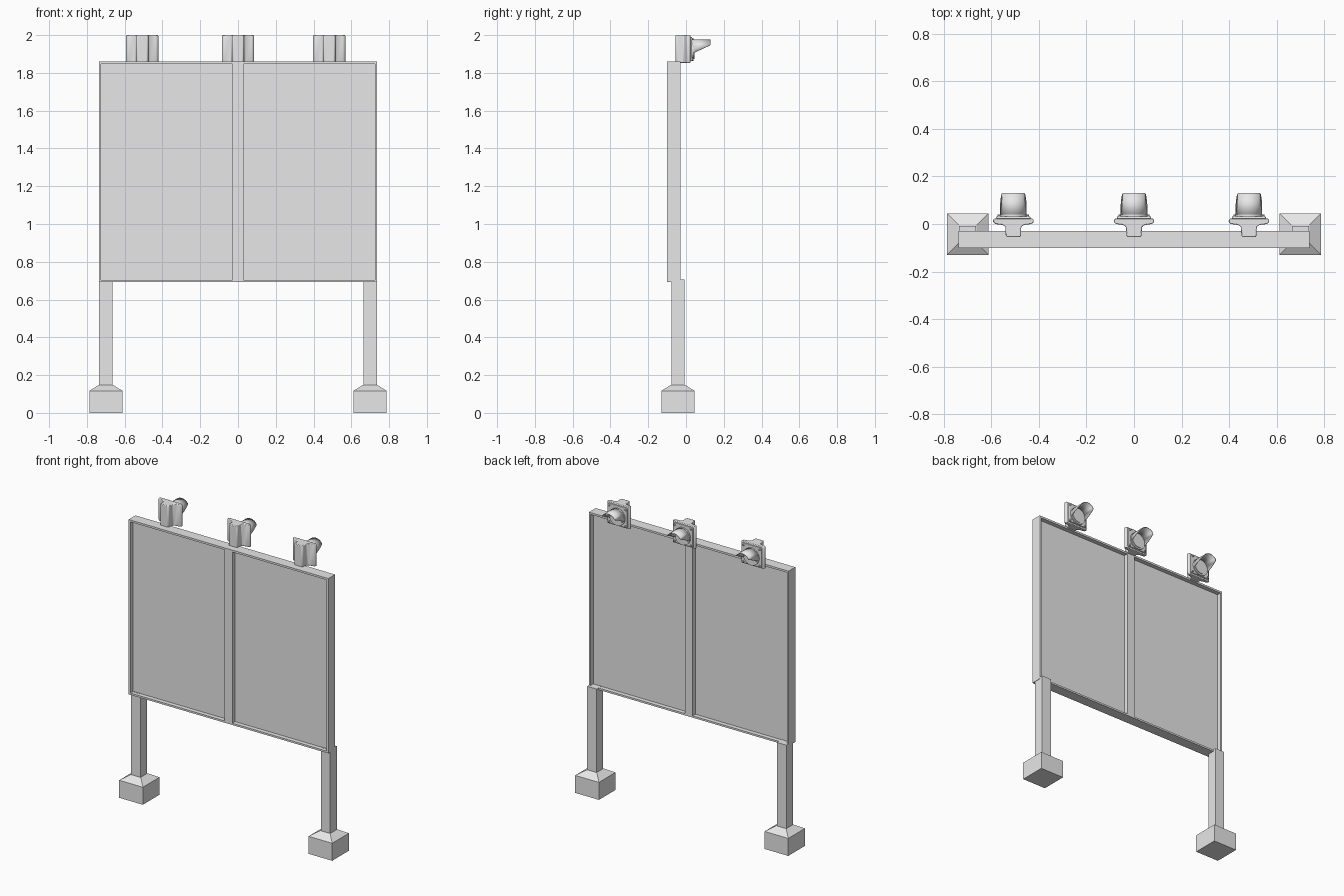
import bpy, bmesh, math
from mathutils import Matrix, Vector

cube = bpy.data.objects.get("Cube")
if cube:
    bpy.data.objects.remove(cube, do_unlink=True)

grey = bpy.data.materials.new("light_grey")
grey.use_nodes = True
COLOUR = (0.8, 0.8, 0.8, 1)
grey.diffuse_color = COLOUR
grey.node_tree.nodes["Principled BSDF"].inputs["Base Color"].default_value = COLOUR


def finish(name, bm, bevel=0, smooth=False):
    bmesh.ops.recalc_face_normals(bm, faces=bm.faces)
    mesh = bpy.data.meshes.new(name)
    bm.to_mesh(mesh)
    bm.free()
    mesh.materials.append(grey)
    ob = bpy.data.objects.new(name, mesh)
    bpy.context.collection.objects.link(ob)
    if bevel:
        mod = ob.modifiers.new("bevel", "BEVEL")
        mod.width, mod.segments, mod.limit_method = bevel, 2, "ANGLE"
    if smooth:
        bpy.ops.object.select_all(action="DESELECT")
        ob.select_set(True)
        bpy.context.view_layer.objects.active = ob
        bpy.ops.object.shade_smooth_by_angle(angle=math.radians(35))
    return ob


def box(name, x, y, z, bevel=0):
    """Box from (low, high) ranges on each axis."""
    bm = bmesh.new()
    bmesh.ops.create_cube(bm, size=1)
    for v in bm.verts:
        v.co = Vector([r[0] if c < 0 else r[1] for c, r in zip(v.co, (x, y, z))])
    return finish(name, bm, bevel)


def disc(name, x, z, radius, y, sides=32):
    """Cylinder along y."""
    bm = bmesh.new()
    place = Matrix.Translation((x, sum(y) / 2, z)) @ Matrix.Rotation(math.pi / 2, 4, "X")
    bmesh.ops.create_cone(bm, cap_ends=True, segments=sides, radius1=radius,
                          radius2=radius, depth=y[1] - y[0], matrix=place)
    return finish(name, bm, smooth=True)


# Footings and posts
POST_Y = (-0.077, -0.008)
for side, s in (("left", 1), ("right", -1)):
    cx, cy = s * 0.699, -0.0425
    bm = bmesh.new()
    rings = []
    for half, z in ((0.0875, 0), (0.0875, 0.117), (0.038, 0.148)):
        rings.append([bm.verts.new((cx + a * half, cy + b * half, z))
                      for a, b in ((-1, -1), (1, -1), (1, 1), (-1, 1))])
    for low, high in zip(rings, rings[1:]):
        for i in range(4):
            j = (i + 1) % 4
            bm.faces.new((low[i], low[j], high[j], high[i]))
    bm.faces.new(rings[0])
    bm.faces.new(rings[-1])
    finish(side + "_footing", bm)
    box(side + "_post", sorted((s * 0.665, s * 0.735)), POST_Y, (0.14, 0.705))

# Board frame and recessed panels
FRAME_Y = (-0.1, -0.029)
box("top_rail", (-0.737, 0.737), FRAME_Y, (1.846, 1.859))
box("bottom_rail", (-0.737, 0.737), FRAME_Y, (0.692, 0.704))
box("centre_mullion", (-0.029, 0.029), FRAME_Y, (0.704, 1.846))
for side, s in (("left", 1), ("right", -1)):
    box(side + "_stile", sorted((s * 0.725, s * 0.737)), FRAME_Y, (0.704, 1.846))
    box(side + "_panel", sorted((s * 0.029, s * 0.725)), (-0.071, -0.058), (0.704, 1.846))


def housing(name, x):
    """Stem flaring out to a wide plate, drawn from above and extruded upward."""
    half = [(0.026, -0.055), (0.032, -0.05), (0.033, -0.012), (0.045, -0.004),
            (0.076, 0.0), (0.085, 0.008), (0.085, 0.018), (0.078, 0.024)]
    outline = half + [(-a, b) for a, b in reversed(half)]
    bm = bmesh.new()
    face = bm.faces.new([bm.verts.new((x + a, b, 1.853)) for a, b in outline])
    top = bmesh.ops.extrude_face_region(bm, geom=[face])["geom"]
    bmesh.ops.translate(bm, vec=(0, 0, 0.147),
                        verts=[g for g in top if isinstance(g, bmesh.types.BMVert)])
    finish(name, bm, bevel=0.004, smooth=True)


def visor(name, x, z, radius):
    """Hood over the lens, longest at the top and cut back at the sides."""
    bm = bmesh.new()
    pairs = []
    steps = 28
    for i in range(steps + 1):
        a = math.radians(-18 + 216 * i / steps)
        s = math.sin(a)
        if s > 0.5:
            reach = 0.13
        elif s > 0.25:
            reach = 0.1 + (s - 0.25) * 0.12
        else:
            reach = 0.1 + (s - 0.25) * 0.11
        px, pz = x + radius * math.cos(a), z + radius * s
        pairs.append((bm.verts.new((px, 0.024, pz)), bm.verts.new((px, reach, pz))))
    for (a, b), (c, d) in zip(pairs, pairs[1:]):
        bm.faces.new((a, b, d, c))
    ob = finish(name, bm, smooth=True)
    # Keep the shell thickness inside the hood radius
    out = sum(((p.center.x - x) * p.normal.x + (p.center.z - z) * p.normal.z)
              for p in ob.data.polygons)
    mod = ob.modifiers.new("shell", "SOLIDIFY")
    mod.thickness, mod.offset = 0.004, (-1 if out > 0 else 1)


# Three lamps along the top, facing the back
LENS_Z = 1.92
for label, x in (("right", -0.507), ("centre", 0), ("left", 0.483)):
    housing(label + "_lamp_housing", x)
    box(label + "_lamp_plate", (x - 0.072, x + 0.072), (0.02, 0.032), (1.862, 1.991), 0.005)
    disc(label + "_lamp_bezel", x, LENS_Z, 0.057, (0.028, 0.04))
    disc(label + "_lamp_lens", x, LENS_Z, 0.047, (0.036, 0.044))
    visor(label + "_lamp_visor", x, LENS_Z, 0.056)
    for sx in (-1, 1):
        for sz in (-1, 1):
            disc(label + "_lamp_screw", x + sx * 0.06, 1.926 + sz * 0.054, 0.006,
                 (0.03, 0.039), 10)
